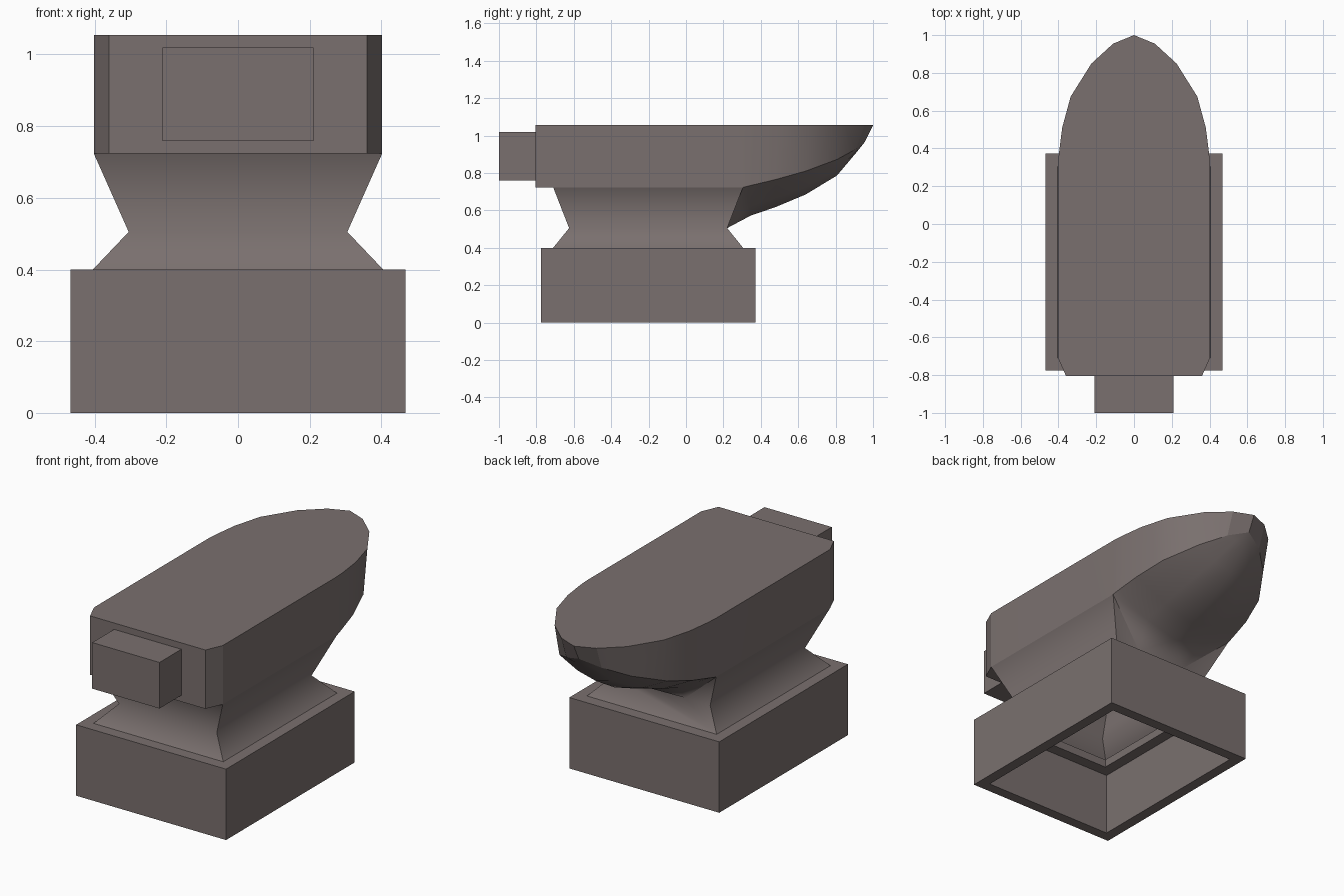
import bpy, bmesh, math

if "Cube" in bpy.data.objects:
    bpy.data.objects.remove(bpy.data.objects["Cube"])

steel = bpy.data.materials.new("warm grey iron")
steel.diffuse_color = (0.195, 0.163, 0.158, 1)
steel.use_nodes = True
steel.node_tree.nodes["Principled BSDF"].inputs["Base Color"].default_value = steel.diffuse_color


def finish(bm, name, soft=(), hard=()):
    """Sharpen hard edges, keep soft creases smooth, make the object."""
    bmesh.ops.recalc_face_normals(bm, faces=bm.faces[:])
    soft, hard = set(soft), set(hard)
    for f in bm.faces:
        f.smooth = True
    for e in bm.edges:
        all_soft = all(v in soft for v in e.verts)
        all_hard = all(v in hard for v in e.verts)
        flat = e.calc_face_angle(3.0) < math.radians(20)
        e.smooth = (all_soft or flat) and not all_hard
    mesh = bpy.data.meshes.new(name)
    bm.to_mesh(mesh)
    bm.free()
    mesh.materials.append(steel)
    obj = bpy.data.objects.new(name, mesh)
    bpy.context.collection.objects.link(obj)
    return obj


def ring(bm, x, y0, y1, z):
    return [bm.verts.new(p) for p in
            ((x, y0, z), (x, y1, z), (-x, y1, z), (-x, y0, z))]


def bridge(bm, a, b, sides=(0, 1, 2, 3)):
    for i in sides:
        j = (i + 1) % 4
        bm.faces.new((a[i], a[j], b[j], b[i]))


# Base: hollow below, with a ledge around an opening into the waist
bm = bmesh.new()
rings = [ring(bm, *p) for p in
         [(0.345, -0.65, 0.245, 0.40), (0.468, -0.775, 0.372, 0.40),
          (0.468, -0.775, 0.372, 0), (0.408, -0.715, 0.312, 0),
          (0.408, -0.715, 0.312, 0.355), (0.345, -0.65, 0.245, 0.355)]]
for i in range(len(rings)):
    bridge(bm, rings[i - 1], rings[i])
finish(bm, "base")

# Waist; the horn closes the front of its upper half
bm = bmesh.new()
foot_ring = ring(bm, 0.405, -0.71, 0.305, 0.40)
waist = ring(bm, 0.305, -0.625, 0.22, 0.505)
shoulder = ring(bm, 0.402, -0.71, 0.305, 0.723)
bridge(bm, foot_ring, waist, (0, 2, 3))
bridge(bm, waist, shoulder, (0, 2, 3))

# Horn stations: top half width and y, then wall foot y and z, keel z
TOP = 1.055
stations = [(0.398, 0.37, 0.346, 0.733, 0.572),
            (0.38, 0.51, 0.48, 0.765, 0.618),
            (0.335, 0.675, 0.64, 0.81, 0.685),
            (0.225, 0.85, 0.807, 0.872, 0.786),
            (0.11, 0.955, 0.91, 0.928, 0.908)]
tip = bm.verts.new((0, 1.0, TOP))
tip_foot = bm.verts.new((0, 0.957, 0.967))
keel = [bm.verts.new((0, 0.22, 0.505))]
keel += [bm.verts.new((0, s[2], s[4])) for s in stations]
outline, heel, mids, feet = {}, {}, {}, {}
for s in (1, -1):
    iw, ib = (1, 0) if s == 1 else (2, 3)
    heel_low = bm.verts.new((s * 0.36, -0.805, 0.723))
    heel_top = bm.verts.new((s * 0.36, -0.805, TOP))
    side_top = bm.verts.new((s * 0.402, -0.71, TOP))
    front_top = bm.verts.new((s * 0.402, 0.305, TOP))
    bm.faces.new((heel_low, heel_top, side_top, shoulder[ib]))
    bm.faces.new((shoulder[ib], side_top, front_top, shoulder[iw]))
    top, foot = [heel_top, side_top, front_top], [shoulder[iw]]
    mid = [bm.verts.new((s * 0.15, 0.22, 0.505))]
    for i, (w, y, fy, z, kz) in enumerate(stations):
        t = bm.verts.new((s * w, y, TOP))
        f = bm.verts.new((s * w, fy, z))
        m = bm.verts.new((s * w / 2, fy, kz + 0.33 * (z - kz)))
        bm.faces.new((top[-1], t, f, foot[-1]))
        bm.faces.new((foot[-1], f, m, mid[-1]))
        bm.faces.new((mid[-1], m, keel[i + 1], keel[i]))
        top.append(t)
        foot.append(f)
        mid.append(m)
    # nose and the corner at the waist
    bm.faces.new((top[-1], tip, tip_foot, foot[-1]))
    bm.faces.new((foot[-1], tip_foot, mid[-1]))
    bm.faces.new((mid[-1], tip_foot, keel[-1]))
    bm.faces.new((waist[iw], foot[0], mid[0]))
    outline[s], heel[s], mids[s], feet[s] = top, (heel_low, heel_top), mid, foot

# Lower waist front, top plate, heel and heel underside
bm.faces.new((foot_ring[1], foot_ring[2], waist[2], mids[-1][0],
              keel[0], mids[1][0], waist[1]))
bm.faces.new(outline[1] + [tip] + outline[-1][::-1])
bm.faces.new((heel[1][0], heel[1][1], heel[-1][1], heel[-1][0]))
bm.faces.new((heel[1][0], shoulder[0], shoulder[3], heel[-1][0]))
finish(bm, "anvil_body", waist + keel + mids[1] + mids[-1] + [tip_foot],
       feet[1] + feet[-1] + [tip_foot] + shoulder)

# Square block on the heel
bm = bmesh.new()
bmesh.ops.create_cube(bm, size=1)
for v in bm.verts:
    v.co = (v.co.x * 0.42, v.co.y * 0.2 - 0.9, v.co.z * 0.26 + 0.889)
finish(bm, "heel_block")
